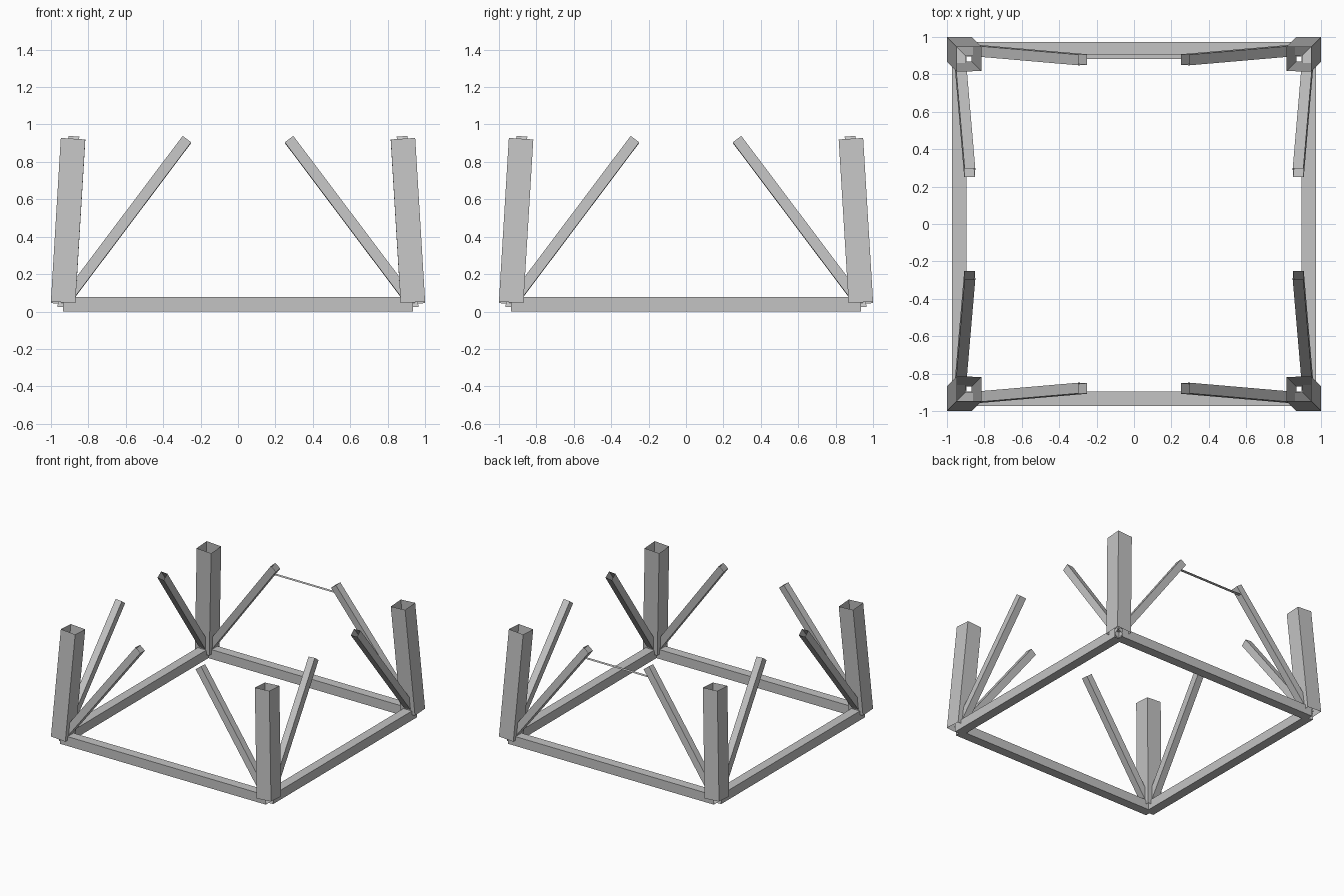
import bpy, bmesh
from mathutils import Vector, Matrix

if "Cube" in bpy.data.objects:
    bpy.data.objects.remove(bpy.data.objects["Cube"])

steel = bpy.data.materials.new("plain_grey")
steel.use_nodes = True
GREY = (0.55, 0.55, 0.55, 1)
steel.diffuse_color = GREY
steel.node_tree.nodes["Principled BSDF"].inputs["Base Color"].default_value = GREY


def finish(name, bm):
    mesh = bpy.data.meshes.new(name)
    bm.to_mesh(mesh)
    bm.free()
    mesh.materials.append(steel)
    obj = bpy.data.objects.new(name, mesh)
    bpy.context.collection.objects.link(obj)


def tube(name, start, end, width, side):
    """Thin square tube, open at both ends, with one wall facing side."""
    start, end = Vector(start), Vector(end)
    axis = (end - start).normalized()
    u = (Vector(side) - axis * axis.dot(Vector(side))).normalized()
    v = axis.cross(u)
    bm = bmesh.new()
    bmesh.ops.create_cube(bm, size=1)
    ends = [f for f in bm.faces if abs(f.normal.z) > 0.9]
    bmesh.ops.delete(bm, geom=ends, context='FACES_ONLY')
    frame = Matrix((u * width, v * width, axis * (end - start).length)).transposed().to_4x4()
    frame.translation = (start + end) / 2
    bm.transform(frame)
    finish(name, bm)


C = 0.935     # corner centre line
BEAM = 0.077  # floor beam thickness

# Floor beams, meeting at the corner centre lines
for s, front, flank in ((-1, "front", "right"), (1, "back", "left")):
    z = BEAM / 2
    tube(front + "_floor_beam", (-C, s * C, z), (C, s * C, z), BEAM, (0, 0, 1))
    tube(flank + "_floor_beam", (s * C, -C, z), (s * C, C, z), BEAM, (0, 0, 1))

# Leaning corner posts, each with two diagonal braces
for sx, flank in ((-1, "right"), (1, "left")):
    for sy, front in ((-1, "front"), (1, "back")):
        corner = front + "_" + flank
        tube(corner + "_post", (sx * C, sy * C, 0.045),
             (sx * 0.882, sy * 0.882, 0.92), 0.131, (1, 0, 0))
        foot = (sx * C, sy * C, 0.04)
        tube(corner + "_brace_across", foot, (sx * 0.273, sy * 0.878, 0.92),
             0.057, (0, 1, -sy * -0.066))
        tube(corner + "_brace_along", foot, (sx * 0.878, sy * 0.273, 0.92),
             0.057, (1, 0, -sx * -0.066))

# Flat strip joining the two back braces
bm = bmesh.new()
bm.faces.new([bm.verts.new((x, y, 0.85)) for x, y in
              ((-0.29, 0.883), (0.29, 0.883), (0.29, 0.91), (-0.29, 0.91))])
finish("back_tie_strip", bm)
